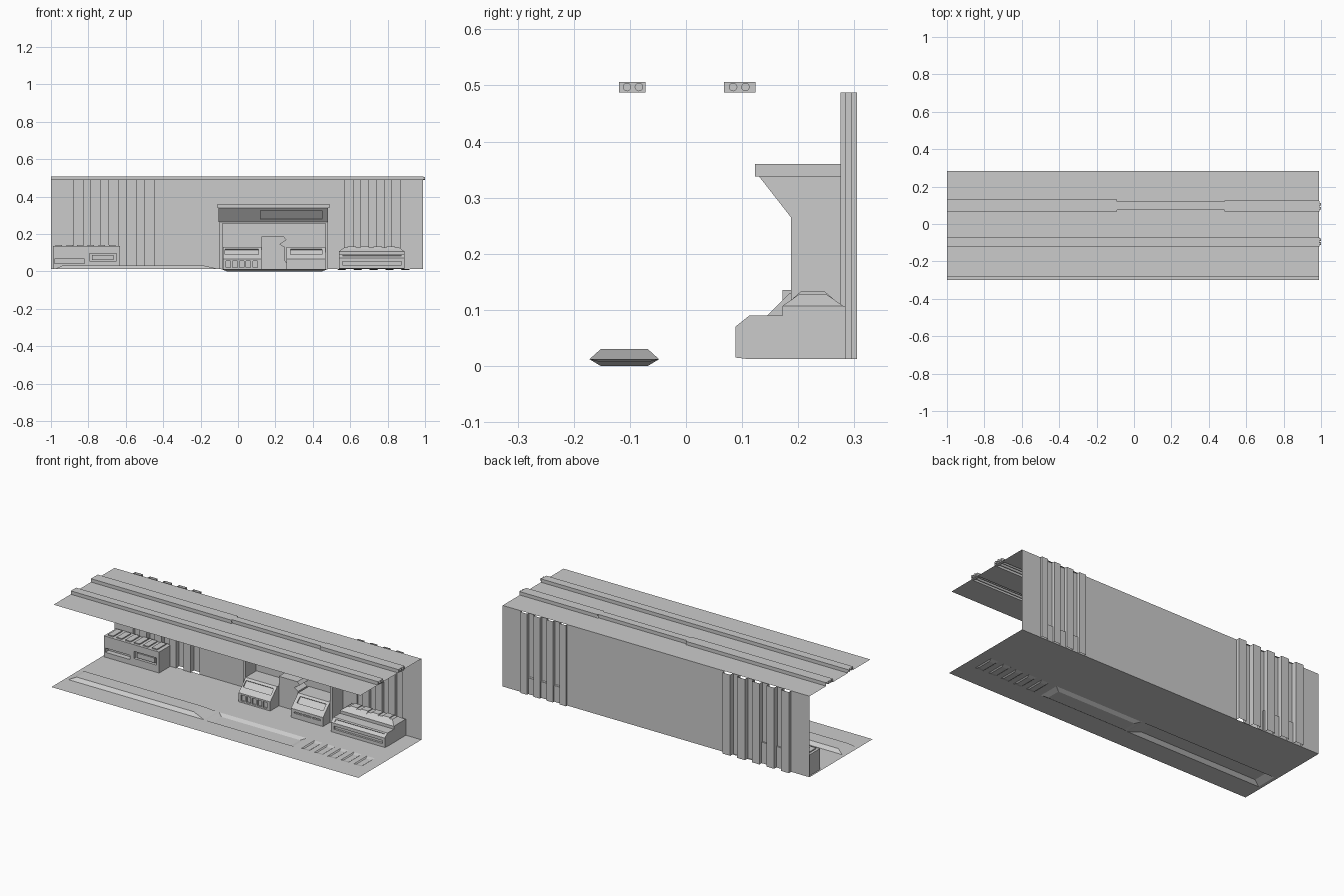
import bpy, bmesh, math
from mathutils import Matrix

if "Cube" in bpy.data.objects:
    bpy.data.objects.remove(bpy.data.objects["Cube"])

BACK, FLOOR, TOP = 0.284, 0.012, 0.487


def finish(name, bm, fix=True):
    if fix:
        bmesh.ops.recalc_face_normals(bm, faces=bm.faces)
    me = bpy.data.meshes.new(name)
    bm.to_mesh(me)
    bm.free()
    ob = bpy.data.objects.new(name, me)
    bpy.context.collection.objects.link(ob)
    return ob


def box(name, x0, x1, y0, y1, z0, z1):
    bm = bmesh.new()
    m = Matrix.Translation(((x0 + x1) / 2, (y0 + y1) / 2, (z0 + z1) / 2))
    bmesh.ops.create_cube(bm, size=1, matrix=m @ Matrix.Diagonal((x1 - x0, y1 - y0, z1 - z0, 1)))
    return finish(name, bm)


def prism(name, pts, a, b, axis='X'):
    """Closed profile extruded along X (points y,z) or Y (points x,z)."""
    bm = bmesh.new()
    f = bm.faces.new([bm.verts.new((a, p, q) if axis == 'X' else (p, a, q)) for p, q in pts])
    r = bmesh.ops.extrude_face_region(bm, geom=[f])
    vec = (b - a, 0, 0) if axis == 'X' else (0, b - a, 0)
    bmesh.ops.translate(bm, verts=[v for v in r['geom'] if isinstance(v, bmesh.types.BMVert)], vec=vec)
    return finish(name, bm)


def sheet(name, pts, vec):
    """Open 3D polyline swept along a vector."""
    bm = bmesh.new()
    a = [bm.verts.new(p) for p in pts]
    b = [bm.verts.new([p[i] + vec[i] for i in range(3)]) for p in pts]
    for i in range(len(a) - 1):
        bm.faces.new((a[i], a[i + 1], b[i + 1], b[i]))
    return finish(name, bm, False)


def cut(ob, x0, x1, y, z, height, depth, tilt=0):
    """Cut a rectangular recess centred on a face point (y, z)."""
    bm = bmesh.new()
    m = Matrix.Translation(((x0 + x1) / 2, y, z)) @ Matrix.Rotation(math.radians(tilt), 4, 'X')
    bmesh.ops.create_cube(bm, size=1, matrix=m @ Matrix.Diagonal((x1 - x0, depth * 2, height, 1)))
    cutter = finish("cutter", bm)
    mod = ob.modifiers.new("recess", 'BOOLEAN')
    mod.operation, mod.solver, mod.object = 'DIFFERENCE', 'EXACT', cutter
    bpy.context.view_layer.objects.active = ob
    bpy.ops.object.modifier_apply(modifier=mod.name)
    bpy.data.objects.remove(cutter)


# Floor with a raised strip, a sunken strip and small sunken dashes
panels = [(-0.98, -0.10, -0.94, -0.18, 0.03), (-0.09, 0.48, -0.06, 0.45, 0.0)]
panels += [(0.53 + 0.085 * i, 0.58 + 0.085 * i, 0.537 + 0.085 * i, 0.573 + 0.085 * i, 0.007) for i in range(5)]
xs = sorted([-1, 0.99] + [p[0] for p in panels] + [p[1] for p in panels])
ys = [-0.30, -0.172, -0.048, BACK]
bm = bmesh.new()
grid = [[bm.verts.new((x, y, FLOOR)) for y in ys] for x in xs]
cells = {}
for i in range(len(xs) - 1):
    for j in range(3):
        cells[i, j] = bm.faces.new((grid[i][j], grid[i + 1][j], grid[i + 1][j + 1], grid[i][j + 1]))
for x0, x1, i0, i1, z in panels:
    f = cells[xs.index(x0), 1]
    bmesh.ops.inset_individual(bm, faces=[f], thickness=0.01)
    for v in f.verts:
        v.co = (i0 if v.co.x < (x0 + x1) / 2 else i1, -0.152 if v.co.y < -0.11 else -0.068, z)
finish("floor", bm, False)

# Back wall with two groups of vertical grooves and ribs between them
line = [(-1, BACK)]
for start, pitch, width, count, deep in ((-0.88, 0.095, 0.05, 5, 0.305), (0.572, 0.084, 0.042, 4, 0.296)):
    for k in range(count):
        x = start + k * pitch
        near = [BACK if k == 0 else 0.275, BACK if k == count - 1 else 0.275]
        line += [(x, near[0]), (x, deep), (x + width, deep), (x + width, near[1])]
line.append((0.99, BACK))
sheet("back_wall", [(x, y, FLOOR) for x, y in line], (0, 0, TOP - FLOOR))

# Ceiling with two pipe channels, in three bays
H = 0.507
for n, (x0, x1, c, d) in enumerate(((-1, -0.09, 0.067, 0.13), (-0.09, 0.485, 0.075, 0.12), (0.485, 0.99, 0.067, 0.125))):
    prof = [(-0.28, TOP), (-0.12, TOP), (-0.12, H), (-0.071, H), (-0.071, TOP),
            (c, TOP), (c, H), (d, H), (d, TOP), (BACK, TOP)]
    sheet(f"ceiling_bay_{n}", [(x0, y, z) for y, z in prof], (x1 - x0, 0, 0))

# Ceiling pipes and their end brackets
for n, y in enumerate((-0.105, -0.084, 0.084, 0.106)):
    bm = bmesh.new()
    m = Matrix.Translation((0, y, 0.497)) @ Matrix.Rotation(math.pi / 2, 4, 'Y')
    bmesh.ops.create_cone(bm, cap_ends=True, segments=12, radius1=0.0075, radius2=0.0075, depth=2, matrix=m)
    finish(f"ceiling_pipe_{n}", bm)
for n, (y0, y1) in enumerate(((-0.119, -0.072), (0.068, 0.124))):
    box(f"pipe_bracket_{n}", 0.975, 0.992, y0, y1, TOP, H - 0.001)

# Alcove hood with a sunken display on its sloping underside
hood = prism("alcove_hood", [(BACK, 0.338), (0.13, 0.338), (0.187, 0.265), (BACK, 0.265)], -0.105, 0.482)
cut(hood, 0.12, 0.45, 0.1585, 0.3015, 0.06, 0.008, 38)
box("hood_cap", -0.11, 0.488, 0.123, BACK, 0.338, 0.36)

# Alcove frame
for side, x0, x1 in (("left", -0.10, -0.082), ("right", 0.467, 0.482)):
    box(f"alcove_jamb_{side}", x0, x1, 0.187, BACK, FLOOR, 0.265)
box("alcove_header", -0.082, 0.467, 0.187, BACK, 0.255, 0.265)

# Two desk consoles with sloping screens
desk = [(0.12, FLOOR), (0.12, 0.065), (0.185, 0.13), (BACK, 0.13), (BACK, FLOOR)]
left = prism("console_left", desk, -0.08, 0.125)
cut(left, -0.07, 0.11, 0.16, 0.105, 0.04, 0.007, -45)
for k in range(5):
    cut(left, -0.065 + k * 0.036, -0.04 + k * 0.036, 0.12, 0.038, 0.035, 0.01)
right = prism("console_right", desk, 0.26, 0.467)
cut(right, 0.28, 0.45, 0.16, 0.105, 0.04, 0.007, -45)
for k in range(3):
    cut(right, 0.28 + k * 0.06, 0.33 + k * 0.06, 0.12, 0.045, 0.008, 0.006)

# Notched post between the consoles
prism("console_post", [(0.125, FLOOR), (0.125, 0.185), (0.245, 0.185), (0.26, 0.168), (0.225, 0.145),
                       (0.25, 0.13), (0.25, 0.06), (0.262, 0.04), (0.262, FLOOR)], 0.2, BACK, 'Y')

# Left cabinet with slots, a drawer and top slats
cab = box("left_cabinet", -0.99, -0.632, 0.172, BACK, FLOOR, 0.135)
cut(cab, -0.98, -0.82, 0.172, 0.053, 0.025, 0.03)
cut(cab, -0.795, -0.65, 0.172, 0.075, 0.042, 0.02)
box("left_cabinet_drawer", -0.78, -0.665, 0.178, 0.2, 0.06, 0.088)
for k in range(6):
    x = -0.975 + k * 0.057
    box(f"cabinet_slat_{k}", x, x + 0.035, 0.187, 0.272, 0.134, 0.141)

# Right cabinet with stepped front, hipped top and top vents
unit = prism("right_cabinet", [(0.113, FLOOR), (0.088, 0.015), (0.088, 0.07), (0.113, 0.09), (0.172, 0.09),
                               (0.172, 0.107), (BACK, 0.107), (BACK, FLOOR)], 0.54, 0.89)
cut(unit, 0.56, 0.875, 0.088, 0.043, 0.018, 0.012)
cut(unit, 0.56, 0.875, 0.1005, 0.08, 0.016, 0.005, -51)
lid = box("right_cabinet_lid", 0.54, 0.89, 0.172, 0.28, 0.107, 0.128)
for v in lid.data.vertices:
    if v.co.z > 0.12:
        v.co.x += 0.03 if v.co.x < 0.7 else -0.03
        v.co.y += 0.03 if v.co.y < 0.22 else -0.03
for k in range(4):
    x = 0.585 + k * 0.07
    prism(f"cabinet_vent_{k}", [(0.19, 0.12), (0.205, 0.133), (0.247, 0.133), (0.262, 0.12)], x, x + 0.045)
